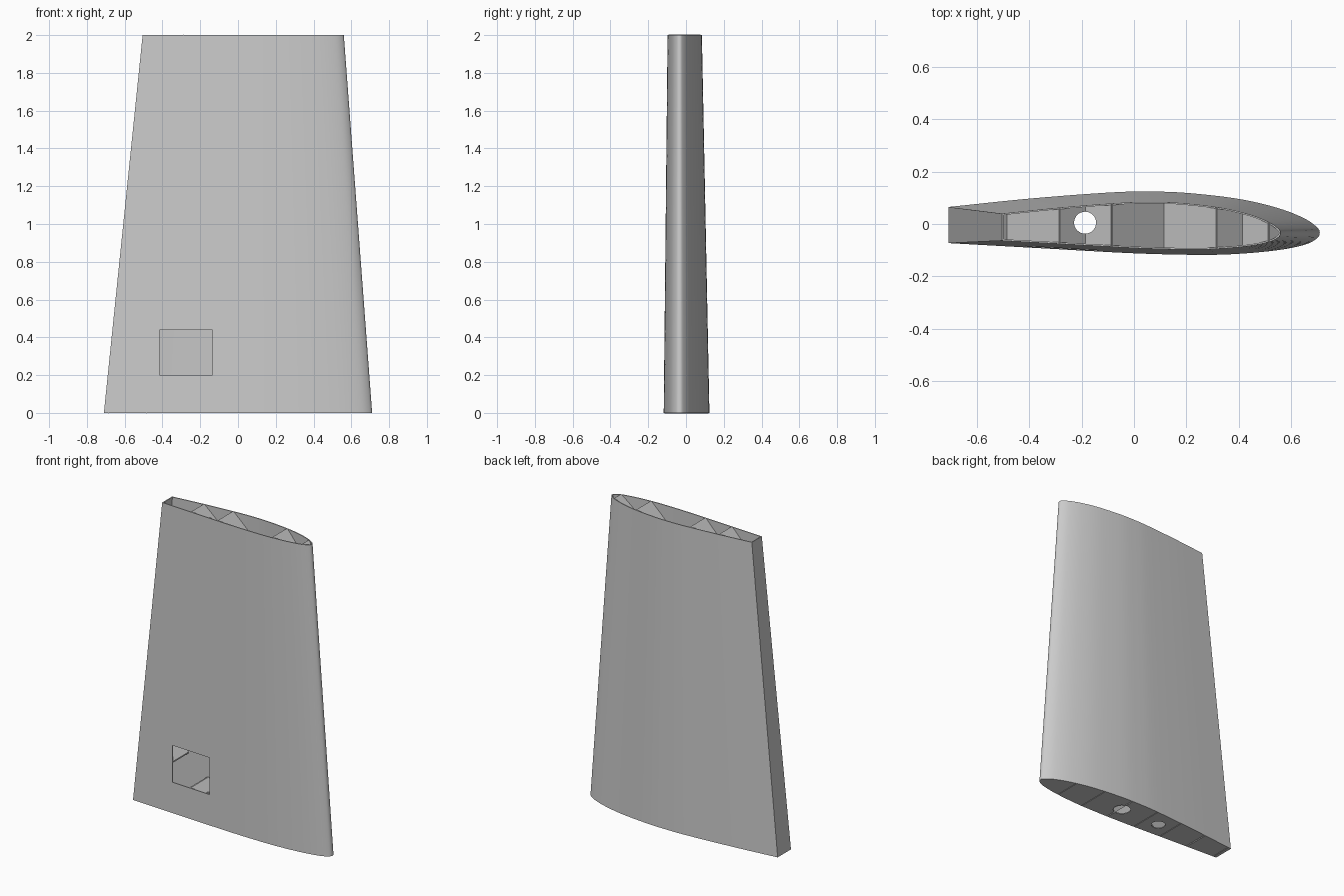
import bpy, bmesh
from mathutils import Vector

if "Cube" in bpy.data.objects:
    bpy.data.objects.remove(bpy.data.objects["Cube"])

HEIGHT, WALL, LE = 2.0, 0.006, 0.71

grey = bpy.data.materials.new("light_grey")
grey.use_nodes = True
colour = (0.6, 0.6, 0.6, 1)
grey.diffuse_color = colour
grey.node_tree.nodes["Principled BSDF"].inputs["Base Color"].default_value = colour

# Root aerofoil, from the upper trailing edge round the nose to the lower one
KEYS = [Vector(p) for p in (
    (-.71, .065), (-.4, .097), (-.1, .12), (.05, .124), (.2, .119), (.4, .096),
    (.55, .061), (.65, .022), (.7, -.013), (LE, -.035), (.697, -.057), (.65, -.08),
    (.55, -.1), (.4, -.114), (.25, -.118), (0, -.112), (-.35, -.093), (-.71, -.073))]


def smooth_path(keys, steps=6):
    """Catmull-Rom curve through the key points."""
    pts = []
    for i in range(len(keys) - 1):
        p1, p2 = keys[i], keys[i + 1]
        p0 = keys[i - 1] if i else 2 * p1 - p2
        p3 = keys[i + 2] if i + 2 < len(keys) else 2 * p2 - p1
        for k in range(steps):
            t = k / steps
            pts.append(.5 * (2 * p1 + (p2 - p0) * t
                             + (2 * p0 - 5 * p1 + 4 * p2 - p3) * t ** 2
                             + (3 * p1 - p0 - 3 * p2 + p3) * t ** 3))
    return pts + [keys[-1]]


OUTLINE = smooth_path(KEYS)
NOSE = max(range(len(OUTLINE)), key=lambda i: OUTLINE[i].x)


def taper(z):
    """Scale and offset of the section at height z."""
    return 1 - .125 * z, .0138 * z, -.0045 * z


def side_y(points, u):
    for a, b in zip(points, points[1:]):
        if min(a.x, b.x) <= u <= max(a.x, b.x) and a.x != b.x:
            return a.y + (b.y - a.y) * (u - a.x) / (b.x - a.x)
    return points[-1].y


def make_object(name, bm):
    mesh = bpy.data.meshes.new(name)
    bm.to_mesh(mesh)
    bm.free()
    mesh.materials.append(grey)
    ob = bpy.data.objects.new(name, mesh)
    bpy.context.collection.objects.link(ob)
    return ob


def cutter(name, centre, size, round_hole=False):
    bm = bmesh.new()
    if round_hole:
        bmesh.ops.create_cone(bm, cap_ends=True, segments=32, radius1=.5, radius2=.5, depth=1)
    else:
        bmesh.ops.create_cube(bm, size=1)
    bmesh.ops.scale(bm, vec=size, verts=bm.verts)
    bmesh.ops.translate(bm, vec=centre, verts=bm.verts)
    ob = make_object(name, bm)
    ob.hide_render = True
    return ob


def finish(ob, offset, cutters):
    """Give the sheet thickness, cut the openings and shade it."""
    solid = ob.modifiers.new("thickness", "SOLIDIFY")
    solid.thickness, solid.offset = WALL, offset
    solid.use_even_offset = True
    for c in cutters:
        cut = ob.modifiers.new(c.name, "BOOLEAN")
        cut.operation, cut.solver, cut.object = "DIFFERENCE", "EXACT", c
    bpy.ops.object.select_all(action="DESELECT")
    ob.select_set(True)
    bpy.context.view_layer.objects.active = ob
    for m in list(ob.modifiers):
        bpy.ops.object.modifier_apply(modifier=m.name)
    bpy.ops.object.shade_smooth_by_angle()


# Openings: hatch in the front skin, cable hole and spar hole in the base
hatch = cutter("hatch_cutter", (-.275, -.15, .32), (.28, .3, .24))
hatch_bay = cutter("hatch_bay_cutter", (-.275, 0, .32), (.28, .6, .24))
cable_hole = cutter("cable_hole_cutter", (-.187, .005, 1), (.084, .084, 3), True)
spar_hole = cutter("spar_hole_cutter", (.1, .005, 0), (.105, .105, .1), True)

# Wing skin with a closed root and an open tip
bm = bmesh.new()
rings = []
for z in (0, HEIGHT):
    s, ox, oy = taper(z)
    rings.append([bm.verts.new((p.x * s + ox, p.y * s + oy, z)) for p in OUTLINE])
n = len(OUTLINE)
for i in range(n):
    j = (i + 1) % n
    bm.faces.new((rings[0][i], rings[0][j], rings[1][j], rings[1][i]))
bm.faces.new(rings[0])
bmesh.ops.recalc_face_normals(bm, faces=bm.faces)
root = min(bm.faces, key=lambda f: f.calc_center_median().z)
root.normal_update()
if root.normal.z > 0:
    bmesh.ops.reverse_faces(bm, faces=bm.faces)
skin = make_object("wing_skin", bm)
finish(skin, -1, [hatch, cable_hole, spar_hole])


# Diagonal lattice ribs, in pairs, crossing at the tip
def make_ribs(name, slope):
    bm = bmesh.new()
    for k in range(-5, 6):
        for start in (-.285, -.085):
            last = None
            for i in range(201):
                z = HEIGHT * (1 - i / 200)
                x = start + .6 * k + slope * (HEIGHT - z)
                s, ox, oy = taper(z)
                u = (x - ox) / s
                if abs(u) > LE - .008:
                    last = None
                    continue
                upper = side_y(OUTLINE[:NOSE + 1], u) * s + oy - .003
                lower = side_y(OUTLINE[NOSE:], u) * s + oy + .003
                pair = [bm.verts.new((x, y, z)) for y in (lower, upper)]
                if last:
                    bm.faces.new((last[0], last[1], pair[1], pair[0]))
                last = pair
    bmesh.ops.delete(bm, geom=[v for v in bm.verts if not v.link_faces], context="VERTS")
    finish(make_object(name, bm), 0, [hatch_bay, cable_hole])


make_ribs("rising_ribs", -1)
make_ribs("falling_ribs", 1)

for c in (hatch, hatch_bay, cable_hole, spar_hole):
    bpy.data.objects.remove(c)
